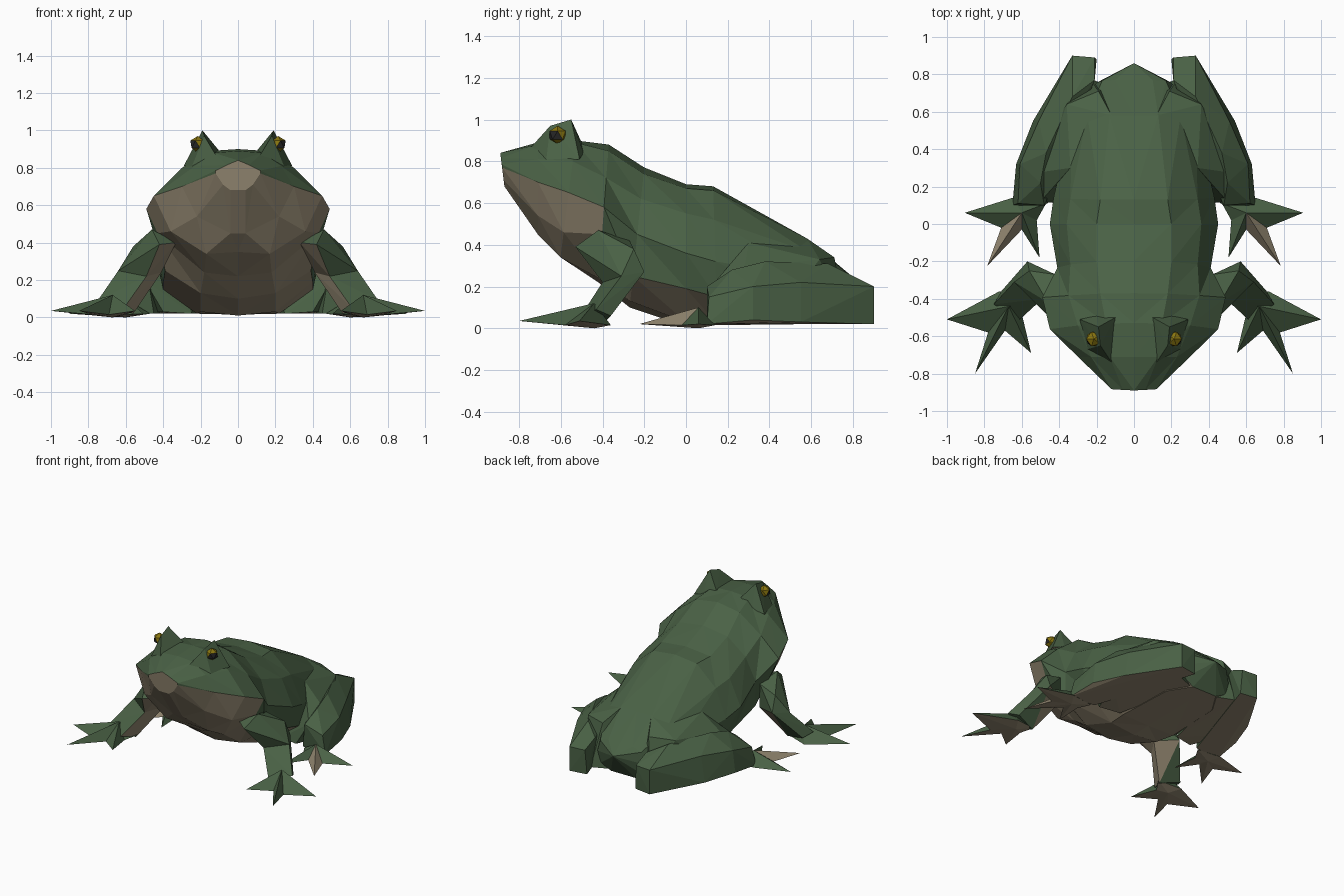
import bpy, bmesh
from mathutils import Vector

if "Cube" in bpy.data.objects:
    bpy.data.objects.remove(bpy.data.objects["Cube"])


def material(name, color):
    m = bpy.data.materials.new(name)
    m.diffuse_color = (*color, 1)
    m.use_nodes = True
    m.node_tree.nodes["Principled BSDF"].inputs["Base Color"].default_value = m.diffuse_color
    return m


GREEN = material("green_skin", (0.068, 0.12, 0.06))
BROWN = material("pale_brown", (0.30, 0.25, 0.17))
GOLD = material("eye_gold", (0.25, 0.18, 0.005))
DARK = material("pupil_dark", (0.02, 0.02, 0.02))


def finish(name, bm, mats, mirror=False):
    me = bpy.data.meshes.new(name)
    bm.to_mesh(me)
    bm.free()
    for m in mats:
        me.materials.append(m)
    ob = bpy.data.objects.new(name, me)
    bpy.context.collection.objects.link(ob)
    if mirror:
        mod = ob.modifiers.new("Mirror", 'MIRROR')
        mod.use_mirror_merge = False
    return ob


def hull(name, pts, under=(0, 0, -1), limit=0.7):
    """Faceted solid around points; faces turned toward 'under' are brown."""
    bm = bmesh.new()
    for p in pts:
        bm.verts.new(p)
    bmesh.ops.convex_hull(bm, input=bm.verts)
    loose = [v for v in bm.verts if not v.link_faces]
    bmesh.ops.delete(bm, geom=loose, context='VERTS')
    bmesh.ops.recalc_face_normals(bm, faces=bm.faces)
    d = Vector(under).normalized()
    for f in bm.faces:
        f.material_index = int(f.normal.dot(d) > limit)
    return finish(name, bm, (GREEN, BROWN), True)


def foot(name, outline, apex, tip_z, brown=()):
    """Star-shaped foot: odd outline points are toe tips."""
    bm = bmesh.new()
    rim = [bm.verts.new((x, y, tip_z if i % 2 else 0.015)) for i, (x, y) in enumerate(outline)]
    top = bm.verts.new(apex)
    low = bm.verts.new((apex[0], apex[1], 0.0))
    n = len(rim)
    for i in range(n):
        a, b = rim[i], rim[(i + 1) % n]
        bm.faces.new((a, b, top)).material_index = int(i in brown)
        bm.faces.new((b, a, low)).material_index = 1
    bmesh.ops.recalc_face_normals(bm, faces=bm.faces)
    return finish(name, bm, (GREEN, BROWN), True)


# Head and trunk: rings of y at top, y at bottom, then half outline (x, z) from top down
rings = [
    (-.89, -.87, 0, .84, .06, .815, .12, .785, .12, .77, .08, .71, .04, .68),
    (-.71, -.71, 0, .89, .13, .88, .23, .81, .30, .70, .22, .54, .04, .45),
    (-.53, -.60, 0, .90, .15, .89, .30, .80, .45, .65, .36, .46, .17, .34),
    (-.37, -.42, 0, .88, .18, .85, .35, .72, .49, .58, .43, .45, .18, .24),
    (-.20, -.27, 0, .77, .20, .74, .34, .62, .41, .45, .39, .25, .20, .13),
    (.00, .00, 0, .69, .20, .67, .36, .55, .45, .36, .40, .19, .20, .03),
    (.13, .15, 0, .68, .18, .66, .34, .52, .43, .32, .40, .15, .22, .02),
    (.58, .58, 0, .43, .13, .43, .25, .37, .33, .25, .32, .10, .2, .02),
    (.77, .74, 0, .27, .10, .265, .17, .24, .20, .15, .18, .06, .1, .02),
]
bottoms = [.68, .45, .35, .22, .10, .01, .015, .02, .02]
bm = bmesh.new()
loops = []
for (yt, yb, *flat), zb in zip(rings, bottoms):
    half = list(zip(flat[::2], flat[1::2])) + [(0, zb)]
    zt = half[0][1]
    full = half + [(-x, z) for x, z in reversed(half[1:-1])]
    loops.append([bm.verts.new((x, yb + (yt - yb) * (z - zb) / (zt - zb), z)) for x, z in full])
n = len(loops[0])
for r, (a, b) in enumerate(zip(loops, loops[1:])):
    for i in range(n):
        j = (i + 1) % n
        band = min(i, n - 1 - i)
        mat = int(band >= (3 if r < 3 else 4))
        # split each quad the same way on both sides
        tris = ((0, 1, 2), (0, 2, 3)) if i < n // 2 else ((0, 1, 3), (1, 2, 3))
        q = (a[i], a[j], b[j], b[i])
        for t in tris:
            bm.faces.new([q[k] for k in t]).material_index = mat
bm.faces.new(loops[0]).material_index = 1
rump = bm.verts.new((0, .86, .20))
for i in range(n):
    bm.faces.new((loops[-1][i], loops[-1][(i + 1) % n], rump))
bmesh.ops.recalc_face_normals(bm, faces=bm.faces)
finish("body", bm, (GREEN, BROWN))

# Brow ridges above the eyes
hull("brow", [(.19, -.55, 1), (.10, -.50, .89), (.29, -.51, .81), (.18, -.65, .97),
              (.12, -.74, .87), (.25, -.67, .80), (.2, -.49, .84)])

# Eyes with a dark outward pupil
bm = bmesh.new()
bmesh.ops.create_icosphere(bm, subdivisions=1, radius=0.045)
bmesh.ops.translate(bm, verts=bm.verts, vec=(.215, -.615, .925))
for f in bm.faces:
    f.material_index = int(f.normal.dot(Vector((.8, -.6, 0))) > 0.75)
finish("eye", bm, (GOLD, DARK), True)

# Front legs: shoulder, elbow and wrist rings joined by hulls
shoulder = [(.33, -.46, .40), (.42, -.53, .39), (.46, -.42, .47), (.42, -.27, .42), (.56, -.25, .38)]
elbow = [(.41, -.28, .24), (.49, -.40, .22), (.64, -.31, .25), (.57, -.20, .27)]
wrist = [(.56, -.40, .02), (.61, -.51, .05), (.75, -.43, .09), (.71, -.36, .06)]
inner = (-.75, -.15, -.65)
hull("upper_front_leg", shoulder + elbow, inner, 0.45)
hull("lower_front_leg", elbow + wrist, inner, 0.45)
foot("front_foot", [(.72, -.36), (1.0, -.51), (.78, -.58), (.85, -.80), (.69, -.57),
                    (.55, -.69), (.60, -.48), (.55, -.40)], (.67, -.44, .12), .035)

# Hind legs: folded thigh above the long shank, filling the gap to the belly
hull("thigh", [(.19, .71, .34), (.12, .58, .43), (.34, .30, .41), (.36, .64, .33), (.48, .28, .29),
               (.50, .12, .20), (.40, .11, .03), (.12, .73, .025), (.24, .78, .025),
               (.52, .40, .025), (.25, .15, .02)])
hull("shank", [(.20, .88, .02), (.33, .90, .02), (.21, .89, .20), (.33, .90, .20), (.21, .77, .25),
               (.33, .68, .31), (.47, .38, .32), (.50, .22, .28), (.48, .10, .20), (.45, .12, .02),
               (.65, .10, .02), (.62, .11, .15), (.63, .32, .04), (.61, .32, .20), (.54, .55, .03),
               (.51, .55, .22)])
foot("hind_foot", [(.65, .14), (.905, .06), (.71, -.02), (.785, -.225), (.60, -.03),
                   (.505, -.18), (.52, .02), (.47, .11)], (.60, .06, .10), .02, brown=(2, 3))
